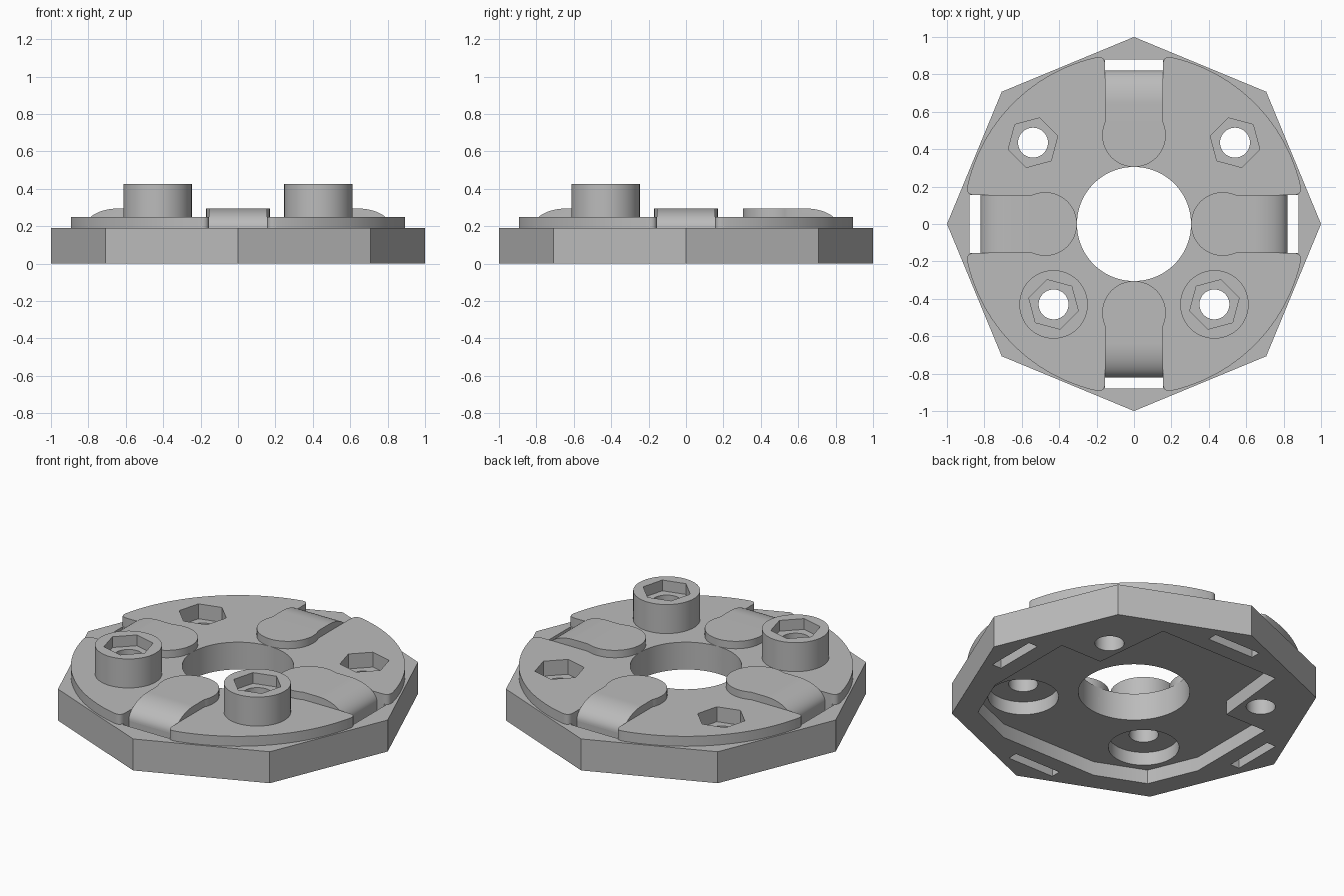
import bpy, bmesh, math
from mathutils import Vector

if "Cube" in bpy.data.objects:
    bpy.data.objects.remove(bpy.data.objects["Cube"])

grey = bpy.data.materials.new("grey plastic")
grey.diffuse_color = (0.5, 0.5, 0.5, 1)
grey.use_nodes = True
grey.node_tree.nodes["Principled BSDF"].inputs["Base Color"].default_value = grey.diffuse_color


def prism(name, pts, z0, z1):
    """Extrude a 2D outline between two heights."""
    bm = bmesh.new()
    face = bm.faces.new([bm.verts.new((x, y, z0)) for x, y in pts])
    top = bmesh.ops.extrude_face_region(bm, geom=[face])["geom"]
    bmesh.ops.translate(bm, vec=(0, 0, z1 - z0),
                        verts=[v for v in top if isinstance(v, bmesh.types.BMVert)])
    bmesh.ops.recalc_face_normals(bm, faces=bm.faces[:])
    me = bpy.data.meshes.new(name)
    bm.to_mesh(me)
    bm.free()
    me.materials.append(grey)
    ob = bpy.data.objects.new(name, me)
    bpy.context.collection.objects.link(ob)
    return ob


def ngon(cx, cy, r, n, start=0):
    return [(cx + r * math.cos(math.radians(start + 360 * i / n)),
             cy + r * math.sin(math.radians(start + 360 * i / n))) for i in range(n)]


def rect(x0, y0, x1, y1):
    return [(x0, y0), (x1, y0), (x1, y1), (x0, y1)]


def turn(pts, k):
    """Rotate 2D points by k quarter turns."""
    for _ in range(k):
        pts = [(-y, x) for x, y in pts]
    return pts


def cut(ob, cutters, mode="DIFFERENCE"):
    for c in cutters:
        m = ob.modifiers.new("cut", "BOOLEAN")
        m.operation, m.solver, m.object = mode, "EXACT", c
    bpy.context.view_layer.update()
    dg = bpy.context.evaluated_depsgraph_get()
    me = bpy.data.meshes.new_from_object(ob.evaluated_get(dg))
    ob.modifiers.clear()
    ob.data = me


def smooth(ob):
    bpy.ops.object.select_all(action="DESELECT")
    ob.select_set(True)
    bpy.context.view_layer.objects.active = ob
    bpy.ops.object.shade_smooth_by_angle(angle=math.radians(30))


FLOOR = 0.085      # roof of the underside recess
W = 0.155          # half width of the tabs and channels
BACK = [(0.54, 0.435), (-0.54, 0.435)]
FRONT = [(0.43, -0.43), (-0.43, -0.43)]

# Octagonal base
base = prism("octagon_base", ngon(0, 0, 1, 8), 0, 0.19)

# Cover plate outline: four arcs with rounded corners beside the channels
R = 0.914
a0 = math.asin(W / R)
corner = Vector((R * math.cos(a0), W))
p0, p2 = corner - Vector((0.05, 0)), Vector((R * math.cos(a0 + 0.05), R * math.sin(a0 + 0.05)))
fillet = [p0 * (1 - t) ** 2 + corner * 2 * t * (1 - t) + p2 * t * t for t in [i / 6 for i in range(7)]]
arc = [(R * math.cos(a), R * math.sin(a)) for a in
       [a0 + 0.05 + (math.pi / 2 - 2 * a0 - 0.1) * i / 32 for i in range(1, 32)]]
quarter = ([(0.5, W)] + [tuple(p) for p in fillet] + arc
           + [(p.y, p.x) for p in reversed(fillet)] + [(W, 0.5)])
plate = prism("cover_plate", [p for k in range(4) for p in turn(quarter, k)], 0.19, 0.25)

# Cutters
centre = prism("centre_cutter", ngon(0, 0, 0.305, 96), -0.1, 0.6)
slots = [prism("slot_cutter", turn(rect(0.82, -W, 0.88, W), k), -0.1, 0.22) for k in range(4)]
holes = [prism("hole_cutter", ngon(x, y, 0.08, 40), -0.1, 0.6) for x, y in BACK + FRONT]
nuts = [prism("nut_cutter", ngon(x, y, 0.137, 6, 45 if x > 0 else 15), 0.16, 0.4) for x, y in BACK]
heads = [prism("head_cutter", ngon(x, y, 0.137, 6, 15 if x > 0 else 45), 0.36, 0.6) for x, y in FRONT]
bores = [prism("bore_cutter", ngon(x, y, 0.193, 64), 0.04, 0.165) for x, y in FRONT]

# Underside recess: clipped octagon that leaves solid blocks round the back holes
e, f, g = 0.725, 0.32, 0.606
recess = prism("recess_cutter", [
    (e, -f), (e, 0.25), (0.45, 0.25), (0.40, e), (-0.40, e), (-0.45, 0.25), (-e, 0.25),
    (-e, -f), (-g, -g), (-f, -e), (f, -e), (g, -g)], -0.1, FLOOR)

cut(base, [recess, centre] + slots + bores + holes + nuts)
cut(plate, [centre] + holes + nuts)

# Raised round bosses on the front half
bosses = []
for i, (x, y) in enumerate(FRONT):
    b = prism("boss_%d" % (i + 1), ngon(x, y, 0.183, 64), 0.25, 0.425)
    cut(b, [holes[2 + i], heads[i]])
    bosses.append(b)

# Tabs: rounded inner end, curved fall at the outer end
ends = [(0.475 + 0.17 * math.cos(a), 0.17 * math.sin(a)) for a in
        [math.radians(66 + 228 * i / 40) for i in range(41)]]
tabs = []
for k in range(4):
    outline = ends + [(0.82, -W), (0.82, W)]
    tab = prism("tab_%d" % (k + 1), outline, 0.19, 0.295)
    # side profile of the tab, laid on its edge
    side = [(0.2, 0.1), (0.82, 0.1)] + [
        (0.64 + 0.18 * math.cos(a), 0.19 + 0.105 * math.sin(a)) for a in
        [math.pi / 2 * i / 20 for i in range(21)]] + [(0.2, 0.295)]
    prof = prism("profile_cutter", side, -0.3, 0.3)
    for v in prof.data.vertices:
        v.co = (v.co.x, -v.co.z, v.co.y)
    cut(tab, [prof], "INTERSECT")
    for v in tab.data.vertices:
        (x, y), = turn([(v.co.x, v.co.y)], k)
        v.co = (x, y, v.co.z)
    bpy.data.objects.remove(prof)
    tabs.append(tab)

for c in [centre, recess] + slots + holes + nuts + heads + bores:
    bpy.data.objects.remove(c)
for ob in [base, plate] + bosses + tabs:
    smooth(ob)
